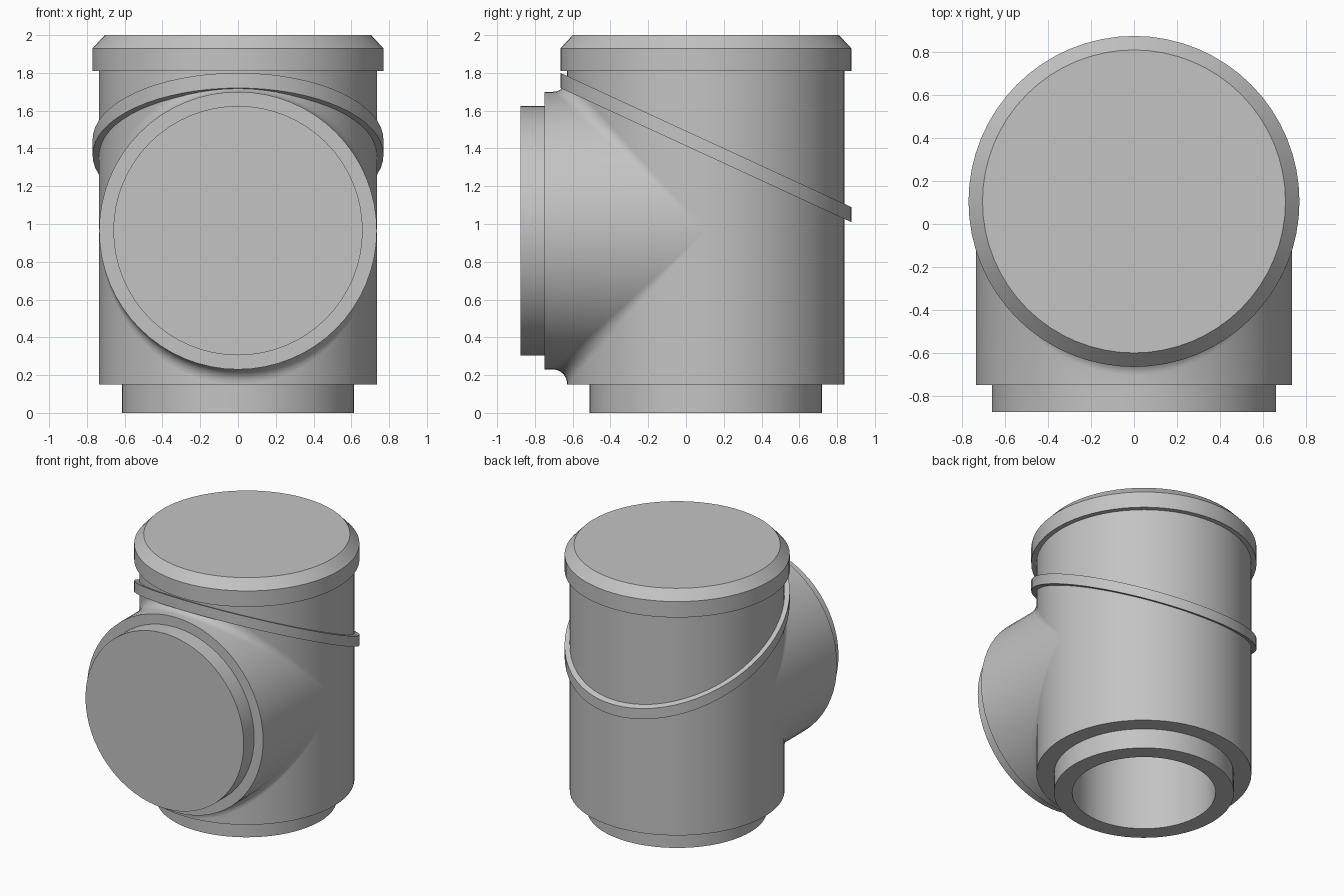
import bpy
import bmesh
from math import sin, cos, pi, radians
from mathutils import Vector

default = bpy.data.objects.get("Cube")
if default:
    bpy.data.objects.remove(default, do_unlink=True)

SEG = 64
R = 0.735          # shared radius of body and branch
AXIS_Y = 0.105     # upright axis
BRANCH_Z = 0.965   # branch axis
FILLET = 0.075
ANGLES = [2 * pi * i / SEG for i in range(SEG)]

grey = bpy.data.materials.new("plain grey")
grey.use_nodes = True
COLOUR = (0.55, 0.55, 0.55, 1)
grey.diffuse_color = COLOUR
grey.node_tree.nodes["Principled BSDF"].inputs["Base Color"].default_value = COLOUR


def loft(name, rings, cap_start=False, cap_end=False, closed=False):
    """Skin a list of equal point rings, with optional flat end caps."""
    bm = bmesh.new()
    loops = [[bm.verts.new(p) for p in ring] for ring in rings]
    pairs = list(zip(loops, loops[1:]))
    if closed:
        pairs.append((loops[-1], loops[0]))
    for a, b in pairs:
        for i in range(SEG):
            j = (i + 1) % SEG
            bm.faces.new((a[i], a[j], b[j], b[i]))
    if cap_start:
        bm.faces.new(loops[0][::-1])
    if cap_end:
        bm.faces.new(loops[-1])
    bmesh.ops.remove_doubles(bm, verts=bm.verts, dist=0.0001)
    bmesh.ops.recalc_face_normals(bm, faces=bm.faces)
    mesh = bpy.data.meshes.new(name)
    bm.to_mesh(mesh)
    bm.free()
    mesh.materials.append(grey)
    obj = bpy.data.objects.new(name, mesh)
    bpy.context.collection.objects.link(obj)
    bpy.ops.object.select_all(action="DESELECT")
    obj.select_set(True)
    bpy.context.view_layer.objects.active = obj
    bpy.ops.object.shade_smooth_by_angle(angle=radians(30))
    return obj


def upright(r, z, slope=0):
    """Ring round the upright axis, optionally on a tilted plane."""
    return [(r * cos(t), AXIS_Y + r * sin(t), z + slope * r * sin(t)) for t in ANGLES]


def sideways(r, y):
    """Ring round the branch axis."""
    return [(r * cos(t), y, BRANCH_Z + r * sin(t)) for t in ANGLES]


def fillet_ring(f):
    """Ring of the rolling fillet, f = 0 on the branch to 1 on the body."""
    ring = []
    for t in ANGLES:
        c, s = cos(t), sin(t)
        q = R + FILLET
        centre = Vector((q * c, AXIS_Y - q * abs(s), BRANCH_Z + q * s))
        to_branch = Vector((-c, 0, -s))
        to_body = Vector((-c, abs(s), 0))
        direction = to_branch.lerp(to_body, f).normalized() if abs(s) < 0.01 \
            else to_branch.slerp(to_body, f)
        ring.append(centre + FILLET * direction)
    return ring


# Upright body with its narrower hollow foot
loft("body", [upright(r, z) for r, z in
              ((0.49, 1.75), (0.49, 0), (0.615, 0), (0.615, 0.15), (R, 0.15), (R, 1.82))],
     cap_start=True, cap_end=True)

# Chamfered lid
loft("lid", [upright(r, z) for r, z in ((0.77, 1.81), (0.77, 1.93), (0.705, 2.0))],
     cap_start=True, cap_end=True)

# Slanted band round the body
loft("slanted_band", [upright(r, z, -0.461) for r, z in
                      ((0.72, 1.365), (0.77, 1.365), (0.77, 1.445), (0.72, 1.445))],
     closed=True)

# Front branch, blended into the body
loft("branch", [sideways(0.66, -0.75), sideways(R, -0.75)]
     + [fillet_ring(k / 8) for k in range(9)])

# Plug in the branch mouth
loft("branch_plug", [sideways(0.66, -0.875), sideways(0.66, -0.74)],
     cap_start=True, cap_end=True)
